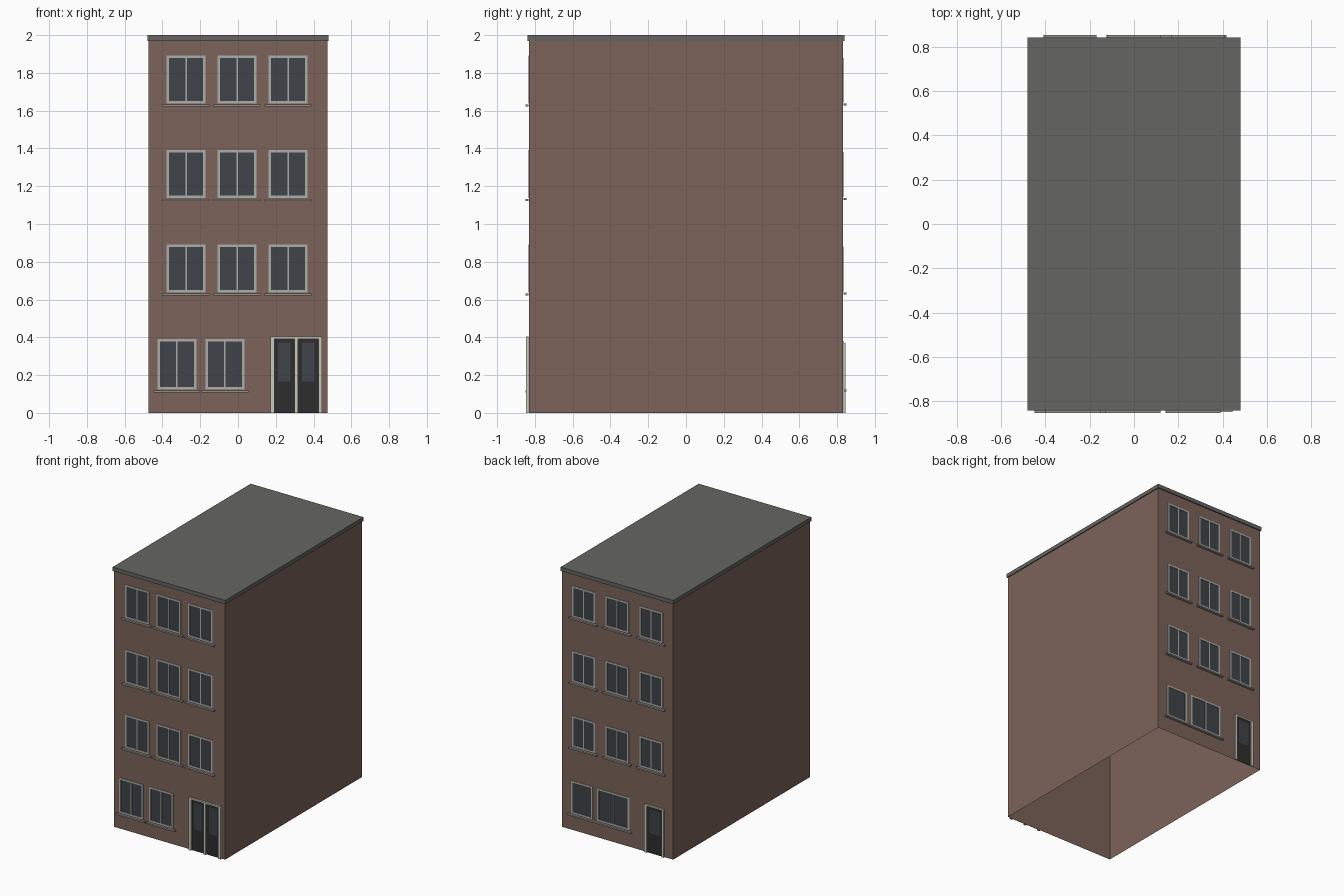
import bpy, bmesh

if "Cube" in bpy.data.objects:
    bpy.data.objects.remove(bpy.data.objects["Cube"])

WALL_X, WALL_Y, EAVE = 0.473, 0.832, 1.97


def material(name, r, g, b):
    m = bpy.data.materials.new(name)
    m.diffuse_color = (r, g, b, 1)
    m.use_nodes = True
    m.node_tree.nodes["Principled BSDF"].inputs["Base Color"].default_value = m.diffuse_color
    return m


BRICK = material("brick", 0.20, 0.125, 0.10)
ROOF = material("roof_grey", 0.13, 0.13, 0.122)
GLASS = material("glass", 0.05, 0.056, 0.066)
FRAME = material("frame_grey", 0.42, 0.42, 0.40)
SILL = material("sill_grey", 0.30, 0.28, 0.26)
DOOR = material("door_dark", 0.028, 0.027, 0.026)
SURROUND = material("door_surround", 0.58, 0.58, 0.50)


def add_box(bm, x0, x1, y0, y1, z0, z1):
    verts = bmesh.ops.create_cube(bm, size=1)["verts"]
    bmesh.ops.scale(bm, vec=(x1 - x0, abs(y1 - y0), z1 - z0), verts=verts)
    bmesh.ops.translate(bm, vec=((x0 + x1) / 2, (y0 + y1) / 2, (z0 + z1) / 2), verts=verts)


def finish(name, bm, mat):
    mesh = bpy.data.meshes.new(name)
    bm.to_mesh(mesh)
    bm.free()
    ob = bpy.data.objects.new(name, mesh)
    mesh.materials.append(mat)
    bpy.context.collection.objects.link(ob)
    return ob


def facade_part(name, side, rects, d0, d1, mat):
    """Boxes (x0, x1, z0, z1) standing d0..d1 proud of the front (-1) or back (+1) wall."""
    bm = bmesh.new()
    for x0, x1, z0, z1 in rects:
        add_box(bm, x0, x1, side * (WALL_Y + d0), side * (WALL_Y + d1), z0, z1)
    return finish(name, bm, mat)


def window(label, side, x0, x1, z0, z1, panes=2):
    t = 0.013
    bars = [(x0, x0 + t, z0, z1), (x1 - t, x1, z0, z1),
            (x0 + t, x1 - t, z0, z0 + t), (x0 + t, x1 - t, z1 - t, z1)]
    if panes == 2:
        c = (x0 + x1) / 2
        bars.append((c - 0.004, c + 0.004, z0 + t, z1 - t))
    facade_part(label + "_frame", side, bars, 0.001, 0.005, FRAME)
    facade_part(label + "_glass", side, [(x0 + t, x1 - t, z0 + t, z1 - t)], 0.001, 0.002, GLASS)
    facade_part(label + "_sill", side, [(x0 - 0.021, x1 + 0.021, z0 - 0.016, z0 - 0.005)],
                0.001, 0.019, SILL)


def door(label, side, x0, x1, height, leaves, proud):
    t = 0.02
    w = (x1 - x0 - t * (leaves + 1)) / leaves
    posts = [(x0 + i * (w + t), x0 + i * (w + t) + t, 0, height) for i in range(leaves + 1)]
    lintels, panels, lights = [], [], []
    for i in range(leaves):
        a = x0 + t + i * (w + t)
        lintels.append((a, a + w, height - 0.012, height))
        panels.append((a, a + w, 0, height - 0.012))
        lights.append((a + 0.02, a + w - 0.02, height * 0.41, height - 0.032))
    facade_part(label + "_surround", side, posts + lintels, 0.001, proud, SURROUND)
    facade_part(label + "_leaves", side, panels, 0.001, 0.003, DOOR)
    facade_part(label + "_glass", side, lights, 0.003, 0.004, GLASS)


# Brick shell, open at the bottom
bm = bmesh.new()
add_box(bm, -WALL_X, WALL_X, -WALL_Y, WALL_Y, 0, EAVE)
caps = [f for f in bm.faces if abs(f.normal.z) > 0.5]
bmesh.ops.delete(bm, geom=caps, context='FACES_ONLY')
finish("walls", bm, BRICK)

# Flat roof slab with a slight overhang
bm = bmesh.new()
add_box(bm, -0.48, 0.48, -0.84, 0.84, EAVE, 2.0)
finish("roof", bm, ROOF)

# Upper-floor windows, three per floor on both facades
for floor in range(1, 4):
    z = 0.5 * floor
    for i in range(3):
        c = -0.275 + 0.27 * i
        window(f"front_window_{floor}_{i}", -1, c - 0.103, c + 0.103, z + 0.137, z + 0.392)
        c = -0.288 + 0.288 * i
        window(f"back_window_{floor}_{i}", 1, c - 0.098, c + 0.098, z + 0.143, z + 0.38)

# Ground-floor windows
window("front_window_0_0", -1, -0.427, -0.221, 0.123, 0.392)
window("front_window_0_1", -1, -0.172, 0.034, 0.123, 0.392)
window("back_window_0_0", 1, 0.21, 0.395, 0.128, 0.38, panes=1)
window("back_window_0_1", 1, -0.103, 0.17, 0.128, 0.38)

# Entrance doors
door("front_door", -1, 0.172, 0.445, 0.404, 2, 0.016)
door("back_door", 1, -0.402, -0.236, 0.37, 1, 0.013)
